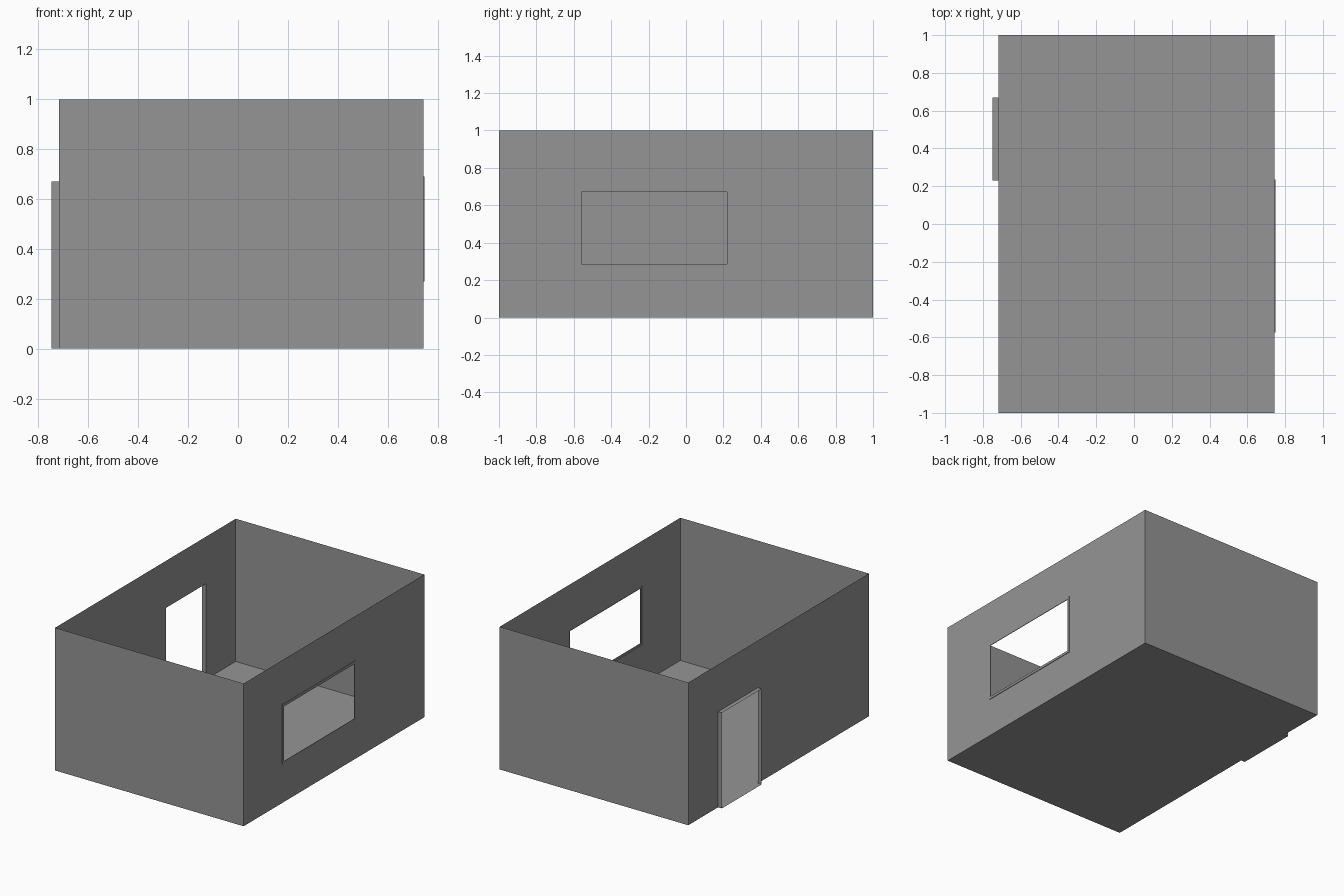
import bpy, bmesh

cube = bpy.data.objects.get("Cube")
if cube:
    bpy.data.objects.remove(cube, do_unlink=True)

grey = bpy.data.materials.new("plain_grey")
grey.use_nodes = True
colour = (0.3, 0.3, 0.3, 1)
grey.diffuse_color = colour
grey.node_tree.nodes["Principled BSDF"].inputs["Base Color"].default_value = colour

# Room extents, and the openings as (y0, y1, z0, z1)
LEFT, RIGHT, HALF_Y, HEIGHT = -0.718, 0.744, 1.0, 1.0
DOOR = (0.23, 0.67, 0.0, 0.67)
WINDOW = (-0.575, 0.235, 0.27, 0.69)
WINDOW_INNER = (-0.56, 0.22, 0.287, 0.672)


def rect(x, r):
    """Corners of a rectangle standing at x."""
    y0, y1, z0, z1 = r
    return [(x, y0, z0), (x, y1, z0), (x, y1, z1), (x, y0, z1)]


def make(name, quads):
    bm = bmesh.new()
    for quad in quads:
        bm.faces.new([bm.verts.new(p) for p in quad])
    bmesh.ops.remove_doubles(bm, verts=bm.verts, dist=1e-5)
    mesh = bpy.data.meshes.new(name)
    bm.to_mesh(mesh)
    bm.free()
    mesh.materials.append(grey)
    obj = bpy.data.objects.new(name, mesh)
    bpy.context.collection.objects.link(obj)
    return obj


def bridge(a, b):
    """Band of quads joining two rectangular loops."""
    return [(a[i], a[(i + 1) % 4], b[(i + 1) % 4], b[i]) for i in range(4)]


def pierced_wall(name, x, hole, outward):
    """Thin side wall with a rectangular opening."""
    y0, y1, z0, z1 = hole
    strips = [(-HALF_Y, y0, 0, HEIGHT), (y1, HALF_Y, 0, HEIGHT), (y0, y1, z1, HEIGHT)]
    if z0 > 0:
        strips.append((y0, y1, 0, z0))
    quads = [rect(x, s) for s in strips]
    make(name, quads if outward > 0 else [q[::-1] for q in quads])


# Floor and solid end walls
make("floor", [[(LEFT, -HALF_Y, 0), (RIGHT, -HALF_Y, 0), (RIGHT, HALF_Y, 0), (LEFT, HALF_Y, 0)]])
for name, y in (("front_wall", -HALF_Y), ("back_wall", HALF_Y)):
    corners = [(LEFT, y, 0), (RIGHT, y, 0), (RIGHT, y, HEIGHT), (LEFT, y, HEIGHT)]
    make(name, [corners if y < 0 else corners[::-1]])

# Side walls with door and window openings
pierced_wall("door_wall", LEFT, DOOR, -1)
pierced_wall("window_wall", RIGHT, WINDOW, 1)

# Door surround: thin jambs, lintel and threshold pushed outwards
make("door_surround", bridge(rect(LEFT, DOOR), rect(LEFT - 0.03, DOOR)))

# Window frame: slim raised border with an inner return
FACE = RIGHT + 0.004
loops = [rect(RIGHT, WINDOW), rect(FACE, WINDOW),
         rect(FACE, WINDOW_INNER), rect(RIGHT, WINDOW_INNER)]
make("window_frame", [q for a, b in zip(loops, loops[1:]) for q in bridge(a, b)])
